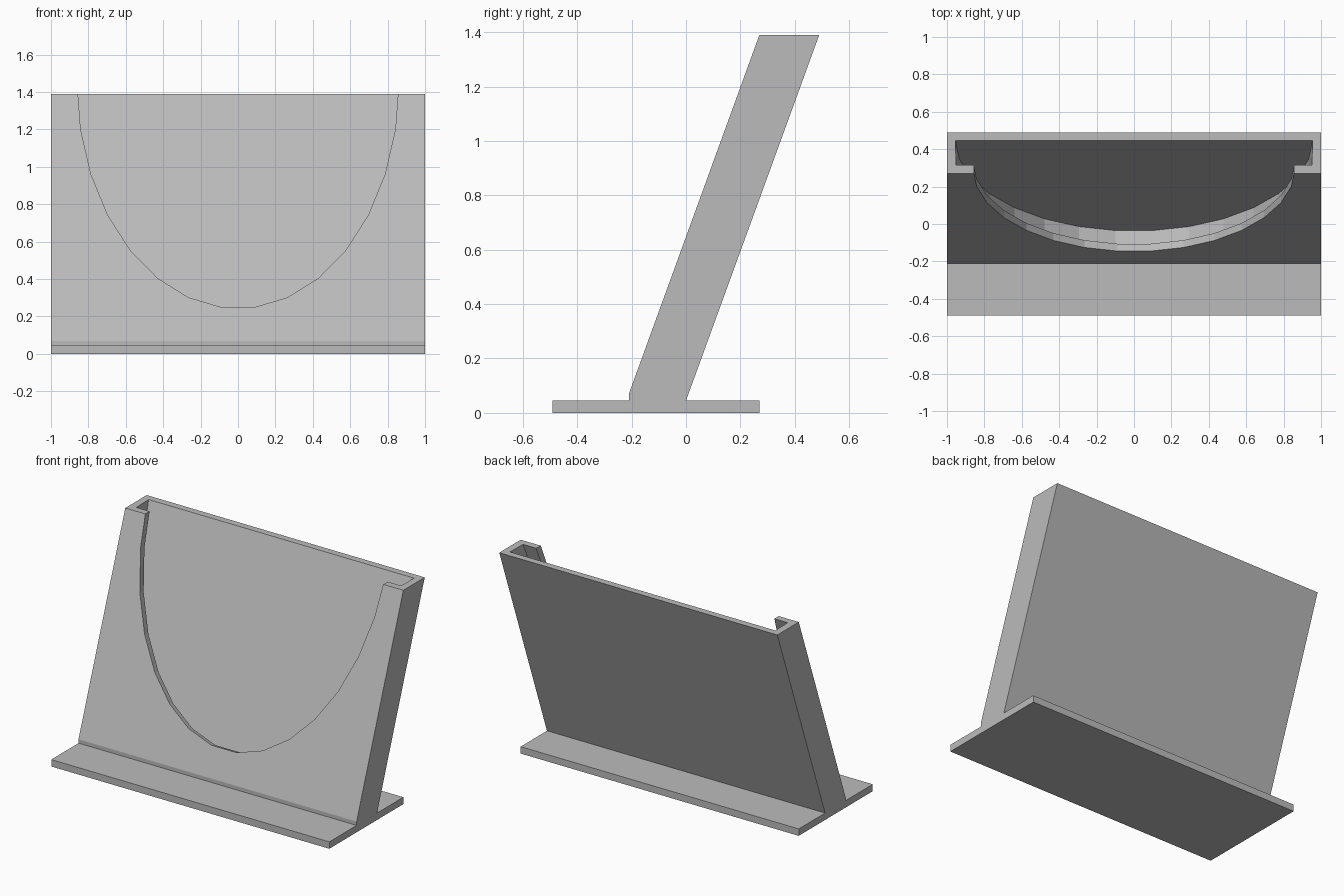
import bpy, bmesh, math
from mathutils import Vector

default = bpy.data.objects.get("Cube")
if default:
    bpy.data.objects.remove(default, do_unlink=True)

grey = bpy.data.materials.new("plain_grey")
grey.use_nodes = True
grey.diffuse_color = (0.5, 0.5, 0.5, 1)
grey.node_tree.nodes["Principled BSDF"].inputs["Base Color"].default_value = (0.5, 0.5, 0.5, 1)


def prism(name, points, sweep):
    """Closed solid made by sweeping a flat outline along a vector."""
    bm = bmesh.new()
    face = bm.faces.new([bm.verts.new(p) for p in points])
    moved = bmesh.ops.extrude_face_region(bm, geom=[face])["geom"]
    bmesh.ops.translate(bm, vec=sweep, verts=[v for v in moved if isinstance(v, bmesh.types.BMVert)])
    bmesh.ops.recalc_face_normals(bm, faces=bm.faces)
    mesh = bpy.data.meshes.new(name)
    bm.to_mesh(mesh)
    bm.free()
    mesh.materials.append(grey)
    obj = bpy.data.objects.new(name, mesh)
    bpy.context.collection.objects.link(obj)
    return obj


# Leaning slab on a flat foot, from one side profile
side = [(-0.49, 0), (0.27, 0), (0.27, 0.045), (0, 0.045), (0.49, 1.39),
        (0.27, 1.39), (-0.21, 0.07), (-0.21, 0.045), (-0.49, 0.045)]
stand = prism("stand", [(-1, y, z) for y, z in side], (2, 0, 0))

# Axes of the leaning front: up the slope, and inward through the slab
lean = math.radians(20)
up = Vector((0, math.sin(lean), math.cos(lean)))
inward = Vector((0, math.cos(lean), -math.sin(lean)))
centre = Vector((0, 0.292, 1.451))


def u_cutter(name, half_width, drop, start, end):
    """Half-ellipse with straight sides above, cut at right angles to the front."""
    arc = [math.radians(a) for a in range(-90, 91, 12)]
    outline = [(half_width * math.sin(a), -drop * math.cos(a)) for a in arc]
    outline += [(half_width, 0.5), (-half_width, 0.5)]
    points = [centre + Vector((x, 0, 0)) + up * s + inward * start for x, s in outline]
    cutter = prism(name, points, inward * (end - start))
    cutter.hide_render = True
    return cutter


# Slot inside the slab, then the smaller opening through its front wall
cutters = [u_cutter("pocket_cutter", 0.955, 1.417, 0.042, 0.165),
           u_cutter("opening_cutter", 0.86, 1.285, -0.1, 0.1)]
for cutter in cutters:
    cut = stand.modifiers.new(cutter.name, "BOOLEAN")
    cut.operation = "DIFFERENCE"
    cut.solver = "EXACT"
    cut.object = cutter

# Keep the finished shape and drop the cutters
depsgraph = bpy.context.evaluated_depsgraph_get()
finished = bpy.data.meshes.new_from_object(stand.evaluated_get(depsgraph))
stand.modifiers.clear()
stand.data = finished
for cutter in cutters:
    bpy.data.objects.remove(cutter, do_unlink=True)
